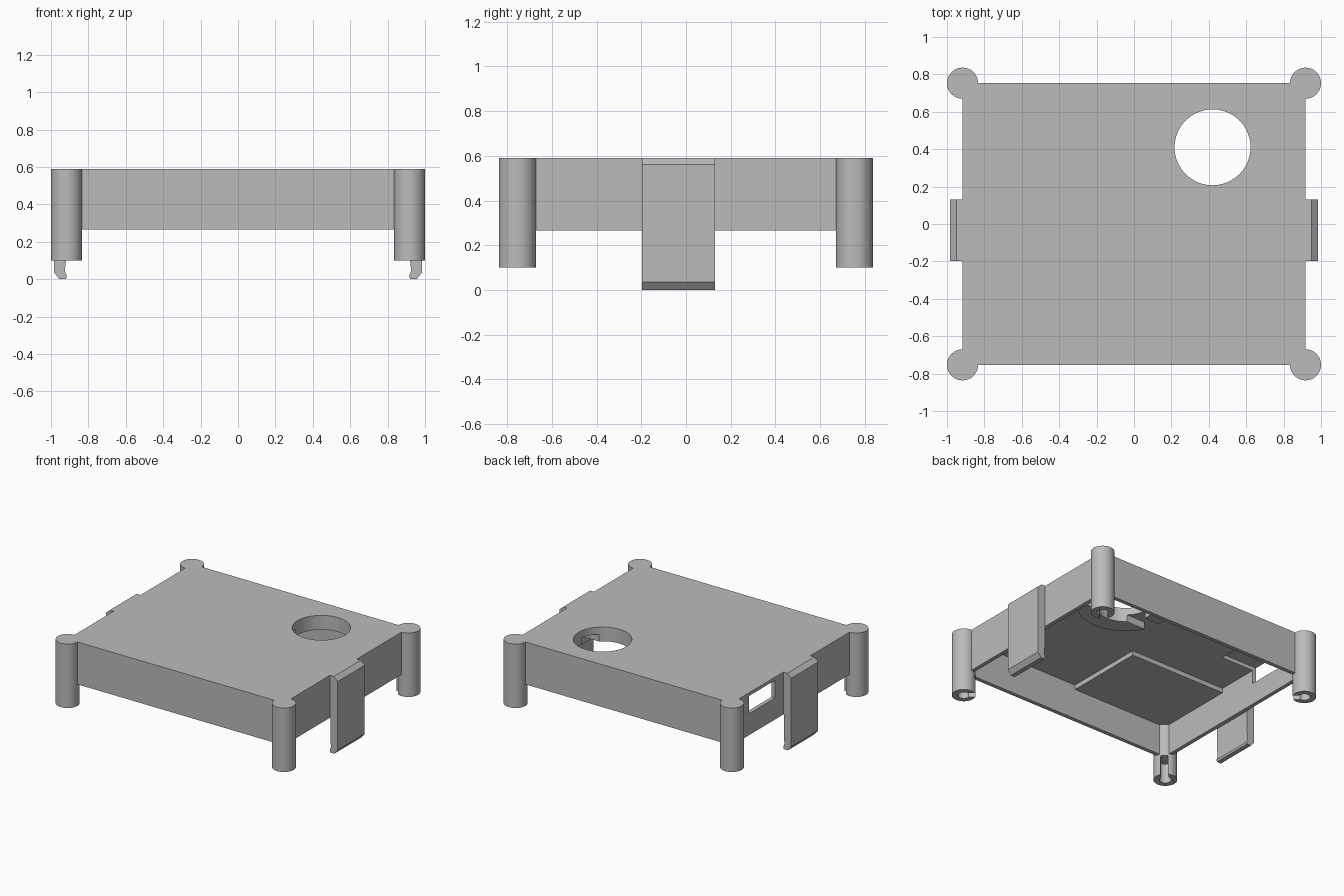
import bpy, bmesh, math
from mathutils import Matrix

cube = bpy.data.objects.get("Cube")
if cube:
    bpy.data.objects.remove(cube, do_unlink=True)

TOP, RIM, CEILING = 0.59, 0.265, 0.535
HX, HY, WALL = 0.917, 0.753, 0.03
HOLE_X, HOLE_Y = 0.42, 0.41

plastic = bpy.data.materials.new("light grey plastic")
plastic.use_nodes = True
grey = (0.5, 0.5, 0.5, 1)
plastic.diffuse_color = grey
plastic.node_tree.nodes["Principled BSDF"].inputs["Base Color"].default_value = grey


def finish(name, bm):
    bmesh.ops.recalc_face_normals(bm, faces=bm.faces)
    mesh = bpy.data.meshes.new(name)
    bm.to_mesh(mesh)
    bm.free()
    mesh.materials.append(plastic)
    obj = bpy.data.objects.new(name, mesh)
    bpy.context.scene.collection.objects.link(obj)
    return obj


def box(name, x0, x1, y0, y1, z0, z1):
    bm = bmesh.new()
    size = Matrix.Diagonal((x1 - x0, y1 - y0, z1 - z0, 1))
    mid = Matrix.Translation(((x0 + x1) / 2, (y0 + y1) / 2, (z0 + z1) / 2))
    bmesh.ops.create_cube(bm, size=1, matrix=mid @ size)
    return finish(name, bm)


def cylinder(name, x, y, r, z0, z1, sides=48):
    bm = bmesh.new()
    bmesh.ops.create_cone(bm, cap_ends=True, segments=sides, radius1=r, radius2=r,
                          depth=z1 - z0, matrix=Matrix.Translation((x, y, (z0 + z1) / 2)))
    return finish(name, bm)


def prism(name, profile, y0, y1):
    bm = bmesh.new()
    face = bm.faces.new([bm.verts.new((x, y0, z)) for x, z in profile])
    out = bmesh.ops.extrude_face_region(bm, geom=[face])
    verts = [v for v in out["geom"] if isinstance(v, bmesh.types.BMVert)]
    bmesh.ops.translate(bm, verts=verts, vec=(0, y1 - y0, 0))
    return finish(name, bm)


def combine(target, tool, operation):
    """Apply one boolean and remove the tool."""
    mod = target.modifiers.new("bool", 'BOOLEAN')
    mod.operation, mod.solver, mod.object = operation, 'EXACT', tool
    deps = bpy.context.evaluated_depsgraph_get()
    mesh = bpy.data.meshes.new_from_object(target.evaluated_get(deps))
    target.modifiers.clear()
    target.data = mesh
    bpy.data.objects.remove(tool, do_unlink=True)


def cut(target, tool):
    combine(target, tool, 'DIFFERENCE')


def add(target, tool):
    combine(target, tool, 'UNION')


# Open-bottomed lid
lid = box("case_lid", -HX, HX, -HY, HY, RIM, TOP)
cut(lid, box("cavity", WALL - HX, HX - WALL, WALL - HY, HY - WALL, 0, CEILING))

# Thicker ceiling pad in one corner and the collar around the round opening
add(lid, box("ceiling_pad", 0.01 - HX, -0.07, 0.01 - HY, -0.097, CEILING - 0.035, TOP - 0.02))
add(lid, cylinder("collar", HOLE_X, HOLE_Y, 0.335, 0.48, TOP - 0.02, 64))
cut(lid, cylinder("round_opening", HOLE_X, HOLE_Y, 0.203, 0, 1, 64))
cut(lid, box("collar_slot", HOLE_X - 0.4, HOLE_X + 0.4, 0.26, 0.38, 0.4, CEILING))

# Side port with its recess in the ceiling
cut(lid, box("side_port", -1.1, -0.61, 0.23, 0.55, 0.43, 0.565))

# Corner posts with a bored, inward-slotted foot
for sx in (-1, 1):
    for sy in (-1, 1):
        cx, cy = sx * HX, sy * HY
        post = cylinder("post", cx, cy, 0.083, 0.1, TOP)
        cut(post, cylinder("bore", cx, cy, 0.042, 0, 0.25, 32))
        slot = box("slot", 0, 0.2, -0.027, 0.027, 0, 0.25)
        slot.data.transform(Matrix.Translation((cx, cy, 0))
                            @ Matrix.Rotation(math.atan2(-sy, -sx), 4, 'Z'))
        cut(post, slot)
        add(lid, post)

# Snap clips on both sides
clip = [(0.9, TOP), (0.95, TOP), (0.983, 0.56), (0.983, 0.035), (0.955, 0), (0.92, 0),
        (0.915, 0.015), (0.926, 0.045), (0.92, 0.1), (0.92, RIM), (0.9, 0.29)]
for side in (-1, 1):
    add(lid, prism("clip", [(side * x, z) for x, z in clip], -0.197, 0.13))

bpy.ops.object.select_all(action='DESELECT')
lid.select_set(True)
bpy.context.view_layer.objects.active = lid
bpy.ops.object.shade_smooth_by_angle(angle=math.radians(30))
